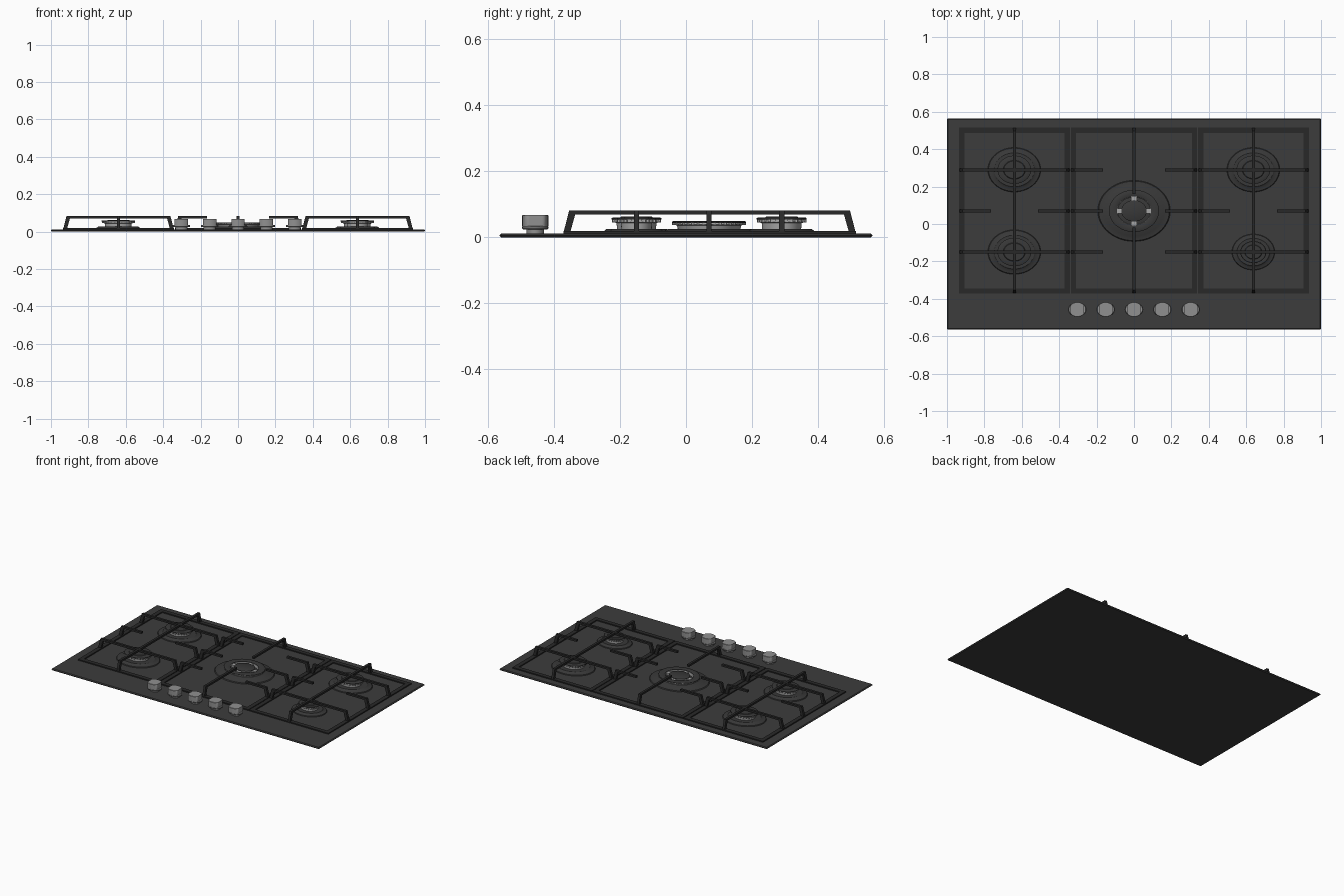
import bpy, bmesh
from math import sin, cos, pi

if "Cube" in bpy.data.objects:
    bpy.data.objects.remove(bpy.data.objects["Cube"])

SQ = 0.84  # round parts are slightly squashed front to back


def material(name, v):
    m = bpy.data.materials.new(name)
    m.diffuse_color = (v, v, v, 1)
    m.use_nodes = True
    m.node_tree.nodes["Principled BSDF"].inputs["Base Color"].default_value = m.diffuse_color
    return m


GLASS = material("black_glass", 0.045)
IRON = material("cast_iron", 0.022)
CAP = material("enamel", 0.04)
METAL = material("metal", 0.38)
KNOB = material("knob_grey", 0.28)


def finish(bm, name, mat, smooth=False):
    bmesh.ops.recalc_face_normals(bm, faces=bm.faces)
    me = bpy.data.meshes.new(name)
    bm.to_mesh(me)
    bm.free()
    ob = bpy.data.objects.new(name, me)
    bpy.context.collection.objects.link(ob)
    me.materials.append(mat)
    if smooth:
        bpy.ops.object.select_all(action='DESELECT')
        ob.select_set(True)
        bpy.context.view_layer.objects.active = ob
        bpy.ops.object.shade_smooth_by_angle(angle=0.6)
    return ob


def box(bm, x0, x1, y0, y1, z0, z1):
    vs = bmesh.ops.create_cube(bm, size=1)["verts"]
    for v in vs:
        v.co.x = x0 if v.co.x < 0 else x1
        v.co.y = y0 if v.co.y < 0 else y1
        v.co.z = z0 if v.co.z < 0 else z1


def lathe(name, cx, cy, prof, mat, closed=False, n=48, flat=None):
    """Revolve (radius, z) pairs; flat limits x to make two flat sides."""
    bm = bmesh.new()
    rings = []
    for r, z in prof:
        ring = []
        for i in range(n):
            x, y = r * cos(2 * pi * i / n), r * SQ * sin(2 * pi * i / n)
            if flat:
                x = max(-flat, min(flat, x))
            ring.append(bm.verts.new((cx + x, cy + y, z)))
        rings.append(ring)
    pairs = list(zip(rings, rings[1:]))
    if closed:
        pairs.append((rings[-1], rings[0]))
    else:
        bm.faces.new(rings[0])
        bm.faces.new(rings[-1])
    for a, b in pairs:
        for i in range(n):
            j = (i + 1) % n
            bm.faces.new((a[i], a[j], b[j], b[i]))
    bmesh.ops.remove_doubles(bm, verts=bm.verts, dist=1e-5)
    return finish(bm, name, mat, True)


# glass plate
bm = bmesh.new()
box(bm, -1, 1, -0.565, 0.565, 0, 0.012)
plate = finish(bm, "glass_plate", GLASS)
bev = plate.modifiers.new("edge", 'BEVEL')
bev.width = 0.005
bev.segments = 1


def bar(bm, axis, a, b, c, arch=True, w=0.016):
    """Raised pan support from a (leg) to b along an axis, at offset c."""
    s, L = (1 if b > a else -1), abs(b - a)
    top, low, base = 0.082, 0.069, 0.012
    if arch:
        pts = [(0, base), (.018, top), (L - .018, top), (L, base),
               (L - .02, base), (L - .036, low), (.036, low), (.02, base)]
    else:
        pts = [(0, base), (.018, top), (L, top), (L, low), (.036, low), (.02, base)]
    sides = []
    for o in (-w / 2, w / 2):
        sides.append([bm.verts.new((a + s * t, c + o, z) if axis == 'x'
                                   else (c + o, a + s * t, z)) for t, z in pts])
    bm.faces.new(sides[0])
    bm.faces.new(sides[1])
    for i in range(len(pts)):
        j = (i + 1) % len(pts)
        bm.faces.new((sides[0][i], sides[0][j], sides[1][j], sides[1][i]))


Y0, Y1, YM = -0.372, 0.515, 0.07
ROWS = (0.29, -0.15)


def frame(bm, x0, x1, w=0.028):
    z0, z1 = 0.011, 0.019
    box(bm, x0, x0 + w, Y0, Y1, z0, z1)
    box(bm, x1 - w, x1, Y0, Y1, z0, z1)
    box(bm, x0 + w, x1 - w, Y0, Y0 + w, z0, z1)
    box(bm, x0 + w, x1 - w, Y1 - w, Y1, z0, z1)


# side grates
for side, x0, x1 in (("left", -0.935, -0.343), ("right", 0.343, 0.935)):
    bm = bmesh.new()
    frame(bm, x0, x1)
    bar(bm, 'y', Y0, Y1, (x0 + x1) / 2)
    for y in ROWS:
        bar(bm, 'x', x0, x1, y)
    bar(bm, 'x', x0, x0 + 0.17, YM, False)
    bar(bm, 'x', x1, x1 - 0.17, YM, False)
    finish(bm, side + "_grate", IRON)

# centre grate with inward fingers
bm = bmesh.new()
frame(bm, -0.338, 0.338)
for s in (-1, 1):
    for y in (*ROWS, YM):
        bar(bm, 'x', s * 0.338, s * 0.165, y, False)
bar(bm, 'y', Y0, YM - 0.09, 0, False)
bar(bm, 'y', Y1, YM + 0.09, 0, False)
finish(bm, "centre_grate", IRON)


def teeth(name, cx, cy, r, z0, z1, n):
    """Ring of small flame-port ribs."""
    bm = bmesh.new()
    for i in range(n):
        a = 2 * pi * i / n
        x, y, h = cx + r * cos(a), cy + r * SQ * sin(a), 0.0035
        box(bm, x - h, x + h, y - h, y + h, z0, z1)
    finish(bm, name, METAL)


def dish(name, cx, cy, R):
    lathe(name, cx, cy, [(R, .011), (R * .97, .017), (R * .82, .020),
                         (R * .76, .026), (0, .026)], CAP)


# four side burners: position, dish radius, cap radius
for name, x, y, R, r in (("back_left", -.64, .29, .142, .09), ("front_left", -.64, -.15, .142, .09),
                         ("back_right", .638, .29, .142, .09), ("front_right", .638, -.15, .115, .07)):
    dish(name + "_dish", x, y, R)
    lathe(name + "_burner", x, y, [(0, .022), (r * .78, .022), (r * .8, .043), (r * .95, .047),
                                   (r * .93, .054), (0, .054)], METAL)
    teeth(name + "_ports", x, y, r * .94, .045, .055, 28)
    lathe(name + "_cap", x, y, [(0, .054), (r, .054), (r, .058), (r * .96, .060), (r * .66, .060),
                                (r * .62, .063), (0, .063)], CAP)

# large double-ring centre burner
dish("centre_dish", 0, YM, .195)
lathe("centre_burner", 0, YM, [(.088, .022), (.112, .022), (.116, .036), (.131, .039),
                               (.128, .044), (.09, .044)], METAL, True)
teeth("centre_ports", 0, YM, .129, .037, .045, 40)
lathe("centre_ring_cap", 0, YM, [(.092, .044), (.134, .044), (.134, .047), (.130, .049),
                                 (.096, .049), (.092, .047)], CAP, True)
lathe("inner_burner", 0, YM, [(0, .022), (.055, .022), (.066, .040), (.066, .044), (0, .044)], METAL)
lathe("inner_cap", 0, YM, [(0, .044), (.068, .044), (.068, .047), (.064, .049), (0, .049)], CAP)
bm = bmesh.new()
for dx, dy in ((1, 0), (-1, 0), (0, 1), (0, -1)):
    x, y = dx * .078, YM + dy * .078 * SQ
    box(bm, x - .016, x + .016, y - .014, y + .014, .03, .043)
finish(bm, "burner_bridges", METAL)

# five knobs: stem, round skirt, flat-sided grip
for i in range(5):
    x, y = -0.303 + i * 0.1515, -0.457
    lathe(f"knob_stem_{i + 1}", x, y, [(0, .011), (.032, .011), (.032, .026), (0, .026)], KNOB, n=32)
    lathe(f"knob_skirt_{i + 1}", x, y, [(0, .024), (.044, .024), (.047, .027), (.047, .032),
                                        (.045, .034), (0, .034)], KNOB, n=32)
    lathe(f"knob_grip_{i + 1}", x, y, [(0, .033), (.047, .033), (.047, .066), (.045, .068),
                                       (0, .068)], KNOB, n=32, flat=.036)
